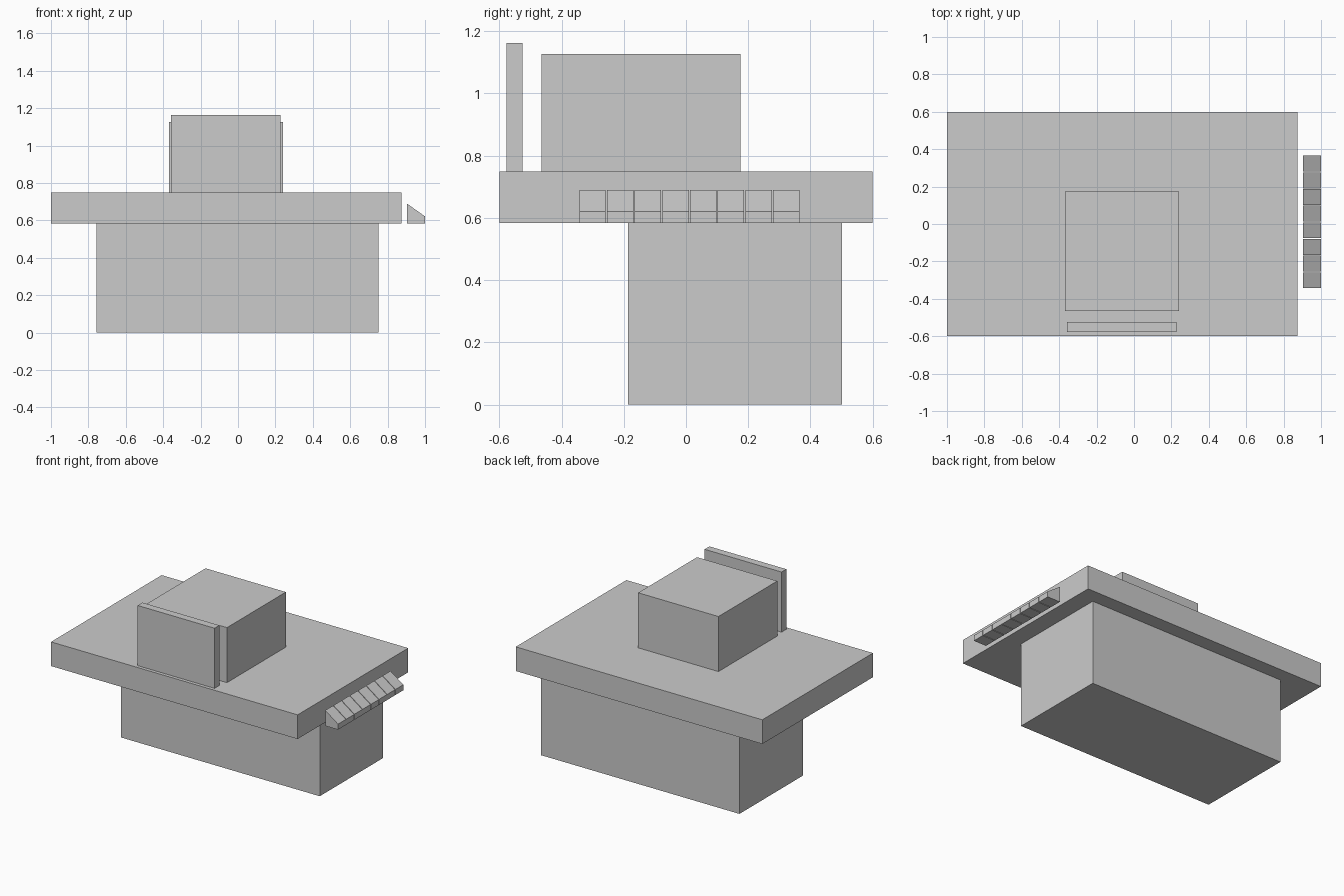
import bpy

if "Cube" in bpy.data.objects:
    bpy.data.objects.remove(bpy.data.objects["Cube"])


def prism(name, profile, y0, y1):
    """Extrude an XZ profile (counter-clockwise seen from the front) from y0 to y1."""
    n = len(profile)
    verts = [(x, y, z) for y in (y0, y1) for x, z in profile]
    faces = [tuple(range(n)), tuple(reversed(range(n, 2 * n)))]
    for i in range(n):
        j = (i + 1) % n
        faces.append((j, i, n + i, n + j))
    mesh = bpy.data.meshes.new(name)
    mesh.from_pydata(verts, [], faces)
    obj = bpy.data.objects.new(name, mesh)
    bpy.context.collection.objects.link(obj)
    return obj


def box(name, x, y, z):
    return prism(name, [(x[0], z[0]), (x[1], z[0]), (x[1], z[1]), (x[0], z[1])], *y)


SLAB_BOTTOM, SLAB_TOP = 0.583, 0.749

# Pedestal and overhanging slab
box("pedestal", (-0.757, 0.752), (-0.187, 0.501), (0, SLAB_BOTTOM))
box("slab", (-1.0, 0.873), (-0.6, 0.6), (SLAB_BOTTOM, SLAB_TOP))

# Block on the slab with a separate upright panel in front
box("upper_block", (-0.369, 0.241), (-0.464, 0.175), (SLAB_TOP, 1.127))
box("front_panel", (-0.358, 0.226), (-0.577, -0.525), (SLAB_TOP, 1.162))

# Row of sloped keys along the right side
key_profile = [(0.903, SLAB_BOTTOM), (1.0, SLAB_BOTTOM), (1.0, 0.621), (0.903, 0.69)]
for i in range(8):
    y = -0.343 + i * 0.089
    prism(f"key_{i + 1}", key_profile, y, y + 0.085)
